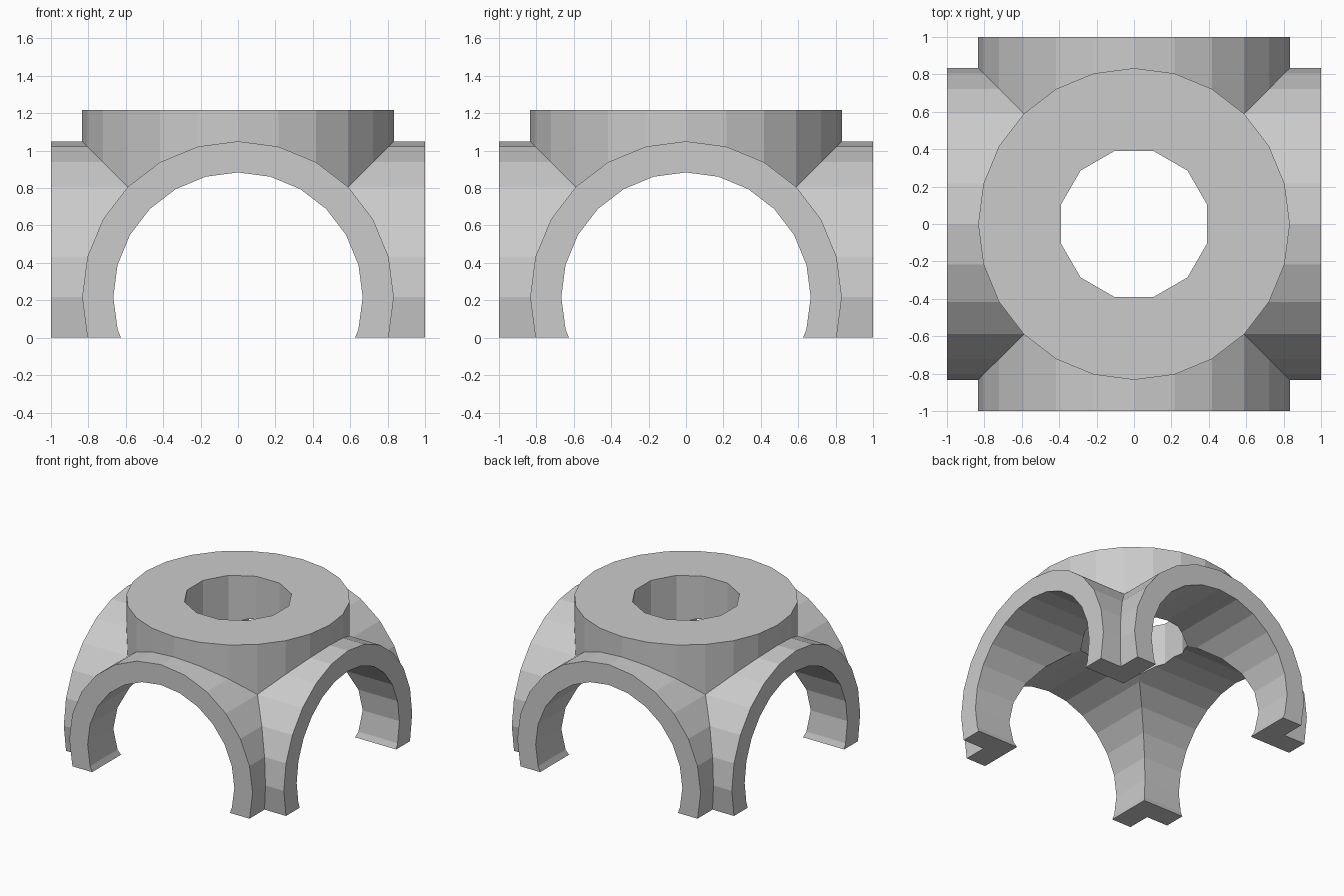
import bpy
from math import pi, radians

if "Cube" in bpy.data.objects:
    bpy.data.objects.remove(bpy.data.objects["Cube"])

CENTRE = 0.217      # height where the three tube axes meet
OUTER, INNER, HOLE = 0.8333, 0.6667, 0.404


def tube(name, radius, length, axis, sides=24, z=CENTRE, turn=0.0):
    rot = {"x": (0, pi / 2, 0), "y": (pi / 2, 0, 0), "z": (0, 0, turn)}[axis]
    bpy.ops.mesh.primitive_cylinder_add(vertices=sides, radius=radius, depth=length,
                                        location=(0, 0, z), rotation=rot)
    ob = bpy.context.object
    ob.name = name
    return ob


def combine(base, other, operation):
    mod = base.modifiers.new(other.name, "BOOLEAN")
    mod.operation, mod.solver, mod.object = operation, "EXACT", other
    bpy.context.view_layer.objects.active = base
    bpy.ops.object.modifier_apply(modifier=mod.name)
    bpy.data.objects.remove(other, do_unlink=True)


# Outer body: three crossing cylinders
body = tube("vaulted_junction", OUTER, 2, "x")
for axis in "yz":
    combine(body, tube("outer_" + axis, OUTER, 2, axis), "UNION")

# Arched passages along both horizontal axes
for axis in "xy":
    combine(body, tube("passage_" + axis, INNER, 3, axis), "DIFFERENCE")

# Twelve-sided opening in the crown
combine(body, tube("crown_hole", HOLE, 1.2, "z", 12, 1.0, radians(15)), "DIFFERENCE")

# Flat feet at ground level
bpy.ops.mesh.primitive_cube_add(size=4, location=(0, 0, -2))
ground_cut = bpy.context.object
ground_cut.name = "ground_cut"
combine(body, ground_cut, "DIFFERENCE")
